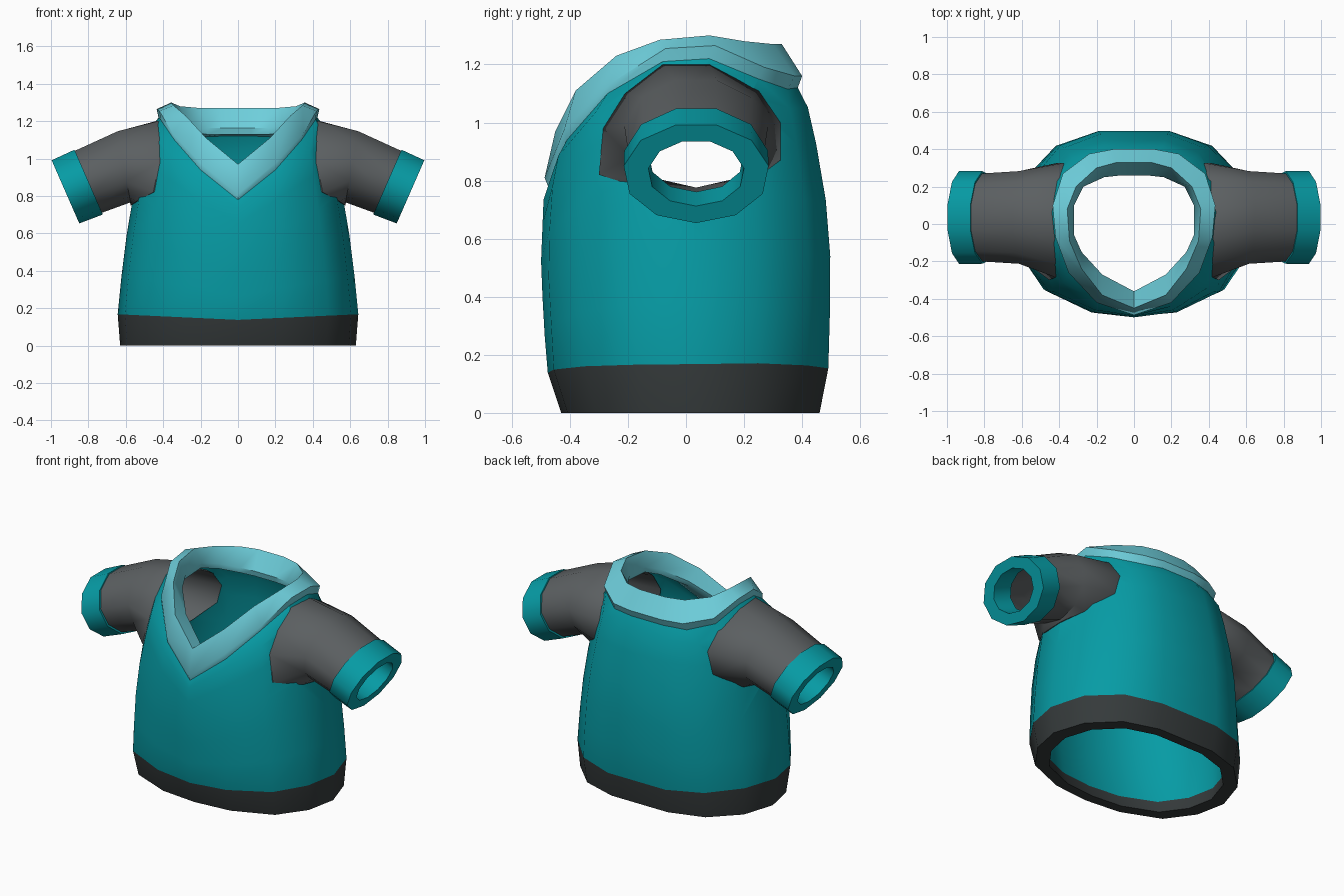
import bpy, bmesh, math
from mathutils import Vector
from mathutils.bvhtree import BVHTree

if "Cube" in bpy.data.objects:
    bpy.data.objects.remove(bpy.data.objects["Cube"])


def material(name, rgb):
    m = bpy.data.materials.new(name)
    m.diffuse_color = (*rgb, 1)
    m.use_nodes = True
    m.node_tree.nodes["Principled BSDF"].inputs["Base Color"].default_value = m.diffuse_color
    return m


TEAL = material("teal", (0.002, 0.33, 0.375))
LIGHT = material("light teal", (0.155, 0.62, 0.71))
GREY = material("sleeve grey", (0.105, 0.115, 0.12))
DARK = material("hem dark grey", (0.035, 0.042, 0.043))


def loft(name, rings, mats, strip_mats=None):
    """Closed loop of rings: outer skin, rim, inner skin, rim."""
    bm = bmesh.new()
    vs = [[bm.verts.new(p) for p in r] for r in rings]
    n, m = len(rings[0]), len(rings)
    for i in range(m):
        a, b = vs[i], vs[(i + 1) % m]
        for k in range(n):
            f = bm.faces.new((a[k], a[(k + 1) % n], b[(k + 1) % n], b[k]))
            f.material_index = strip_mats[i] if strip_mats else 0
    return finish(name, bm, mats)


def finish(name, bm, mats):
    bmesh.ops.recalc_face_normals(bm, faces=bm.faces)
    me = bpy.data.meshes.new(name)
    bm.to_mesh(me)
    bm.free()
    for mt in mats:
        me.materials.append(mt)
    ob = bpy.data.objects.new(name, me)
    bpy.context.collection.objects.link(ob)
    return ob


def smooth(ob, deg=35):
    bpy.ops.object.select_all(action='DESELECT')
    ob.select_set(True)
    bpy.context.view_layer.objects.active = ob
    bpy.ops.object.shade_smooth_by_angle(angle=math.radians(deg))


def mirror_loop(half):
    """Half loop starting on the front centre -> full 15-point loop."""
    return [Vector(p) for p in half] + [Vector((-p[0], p[1], p[2])) for p in half[:0:-1]]


# ---- torso: unit outline, sizes by height, and the V neckline
U = [(0, -1), (.37, -.95), (.75, -.73), (.94, -.36), (1, .06), (.9, .5), (.65, .85), (.31, 1)]
LEVELS = [(0, .63, -.43, .46), (.15, .645, -.48, .49), (.5, .61, -.50, .50),
          (.75, .57, -.49, .48), (1.0, .52, -.44, .435), (1.22, .455, -.36, .37)]
NECK = [(0, -.475, .78), (.2, -.41, .94), (.34, -.27, 1.10), (.415, -.08, 1.21),
        (.425, .08, 1.22), (.38, .25, 1.15), (.25, .35, 1.115), (.11, .385, 1.12)]


def torso_point(u, z, s=1.0):
    for lo, hi in zip(LEVELS, LEVELS[1:]):
        if z <= hi[0]:
            break
    t = (z - lo[0]) / (hi[0] - lo[0])
    rx, yf, yb = [a + (b - a) * t for a, b in zip(lo[1:], hi[1:])]
    return (u[0] * rx * s, (yf + yb) / 2 + u[1] * (yb - yf) / 2 * s, z)


def torso_row(f, s):
    half = []
    for u, nk in zip(U, NECK):
        hem = .138 + .03 * abs(u[0]) + (.006 if u[1] > .4 else 0)
        half.append(torso_point(u, hem + (nk[2] - hem) * f, s))
    return mirror_loop(half)


def inset(ring, s, dz=0):
    return [Vector((p.x * s, p.y * s, p.z + dz)) for p in ring]


neck = mirror_loop(NECK)
flat_row = lambda z, s: mirror_loop([torso_point(u, z, s) for u in U])
FR = (0, .2, .4, .6, .8, .93)
rings = [flat_row(0, 1)] + [torso_row(f, 1) for f in FR] + [neck, inset(neck, .88)]
rings += [torso_row(f, .88) for f in FR[:0:-1]] + [flat_row(.08, .87), flat_row(0, .86)]
strips = [1] + [0] * (len(rings) - 3) + [1, 1]
torso = loft("torso", rings, [TEAL, DARK], strips)

bm = bmesh.new()
bm.from_mesh(torso.data)
tree = BVHTree.FromBMesh(bm)
bm.free()

# ---- collar band
B = [(0, -.487, .81), (.2, -.42, .975), (.35, -.26, 1.135), (.42, -.07, 1.255),
     (.435, .1, 1.265), (.38, .27, 1.19), (.24, .375, 1.16), (.11, .4, 1.16)]
C = [(0, -.45, .97), (.17, -.38, 1.11), (.28, -.24, 1.23), (.345, -.09, 1.285),
     (.357, .08, 1.30), (.31, .2, 1.28), (.2, .3, 1.27), (.09, .33, 1.27)]
D = [(0, -.36, .95), (.17, -.27, 1.07), (.28, -.15, 1.16), (.32, -.06, 1.20),
     (.32, .1, 1.21), (.27, .2, 1.18), (.16, .25, 1.165), (.07, .26, 1.165)]
lip = mirror_loop(D)
collar = loft("collar", [neck, mirror_loop(B), mirror_loop(C), lip, inset(lip, 1.03, -.035),
                         inset(neck, .87)], [LIGHT])

# ---- sleeves and cuffs
ARM = [(.03, .75), (.19, .77), (.325, .87), (.325, 1.0), (.25, 1.11), (.08, 1.2),
       (-.08, 1.2), (-.21, 1.1), (-.285, .98), (-.3, .82), (-.14, .77)]
N = len(ARM)


def arm_loop(s):
    return [(.02 + (y - .02) * s, .96 + (z - .96) * s) for y, z in ARM]


def on_torso(y, z):
    hit = tree.ray_cast(Vector((2, y, z)), Vector((-1, 0, 0)))[0]
    if hit is None:
        hit = tree.find_nearest(Vector((.45, y, z)))[0]
    return hit


def oval(cx, cz, r, ry, up, s=1.0):
    u = Vector((up[0], 0, up[1])).normalized()
    out = []
    for k in range(N):
        a = 2 * math.pi * k / N
        out.append(Vector((cx, .035 + ry * s * math.sin(a), cz)) - u * (r * s * math.cos(a)))
    return out


def flip(rings, sx):
    return [[Vector((p.x * sx, p.y, p.z)) for p in r] for r in rings]


TILT = (.4, .915)
LEAN = (.18, .98)
root = [on_torso(y, z) + Vector((.008, 0, 0)) for y, z in arm_loop(1)]
root_in = [on_torso(y, z) - Vector((.08, 0, 0)) for y, z in arm_loop(.9)]
sleeve_rings = [root, oval(.61, .96, .197, .25, LEAN), oval(.81, .876, .184, .237, TILT),
                oval(.81, .876, .184, .237, TILT, .72), oval(.61, .96, .197, .25, LEAN, .95), root_in]
cuff_rings = [oval(.80, .878, .193, .25, TILT), oval(.924, .826, .188, .252, TILT),
              oval(.924, .826, .188, .252, TILT, .66), oval(.80, .878, .193, .25, TILT, .66)]

for side, sx in (("right", 1), ("left", -1)):
    smooth(loft(side + "_sleeve", flip(sleeve_rings, sx), [GREY]), 50)
    smooth(loft(side + "_cuff", flip(cuff_rings, sx), [TEAL]), 50)

    # armhole cut through the torso wall
    bm = bmesh.new()
    ends = [[bm.verts.new((sx * x, y, z)) for y, z in arm_loop(.9)] for x in (.2, .8)]
    for e in ends:
        bm.faces.new(e)
    for k in range(N):
        j = (k + 1) % N
        bm.faces.new((ends[0][k], ends[0][j], ends[1][j], ends[1][k]))
    cutter = finish("armhole_cutter", bm, [TEAL])
    cutter.hide_render = True
    mod = torso.modifiers.new("armhole", 'BOOLEAN')
    mod.operation, mod.solver, mod.object = 'DIFFERENCE', 'EXACT', cutter
    bpy.context.view_layer.objects.active = torso
    bpy.ops.object.modifier_apply(modifier=mod.name)
    bpy.data.objects.remove(cutter)

smooth(torso)
smooth(collar, 42)
